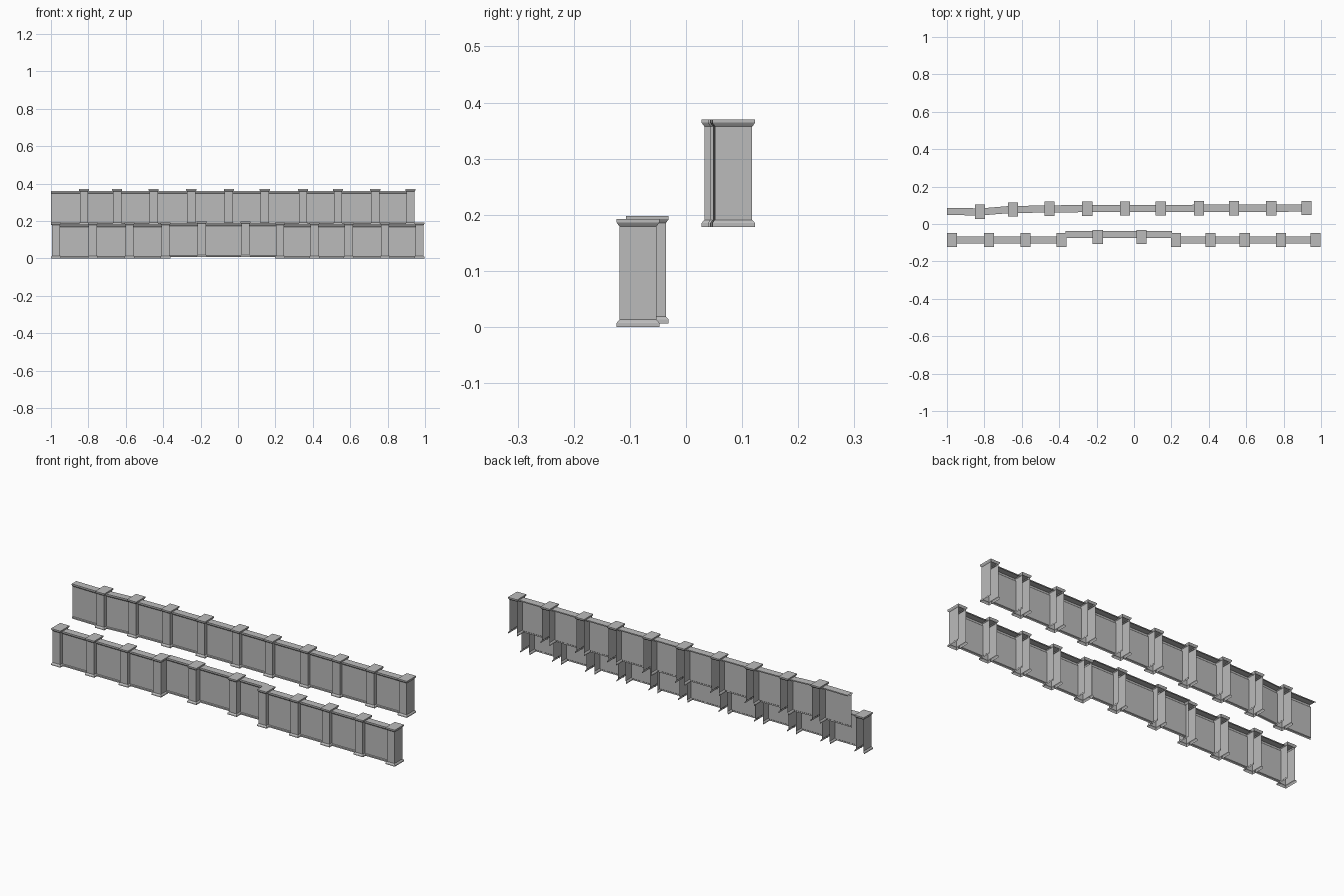
import bpy, bmesh

if "Cube" in bpy.data.objects:
    bpy.data.objects.remove(bpy.data.objects["Cube"])

stone = bpy.data.materials.new("grey_stone")
stone.diffuse_color = (0.5, 0.5, 0.5, 1)
stone.use_nodes = True
stone.node_tree.nodes["Principled BSDF"].inputs["Base Color"].default_value = stone.diffuse_color


def finish(name, bm):
    me = bpy.data.meshes.new(name)
    bm.to_mesh(me)
    bm.free()
    me.materials.append(stone)
    ob = bpy.data.objects.new(name, me)
    bpy.context.collection.objects.link(ob)


# post profile: (half width, half depth, height); the back is open below the cap
POST = [(0.027, 0.038, 0.0), (0.027, 0.038, 0.007), (0.025, 0.036, 0.010),
        (0.022, 0.033, 0.013), (0.022, 0.033, 0.179), (0.025, 0.036, 0.183),
        (0.027, 0.038, 0.186), (0.027, 0.038, 0.192)]
CAP_START = 4


def post(name, x, y, z):
    bm = bmesh.new()
    rings = []
    for w, d, h in POST:
        rings.append([bm.verts.new((x + a * w, y + b * d, z + h))
                      for a, b in ((-1, 1), (-1, -1), (1, -1), (1, 1))])
    for i in range(len(rings) - 1):
        lo, hi = rings[i], rings[i + 1]
        for k in range(4 if i >= CAP_START else 3):
            j = (k + 1) % 4
            bm.faces.new((lo[k], lo[j], hi[j], hi[k]))
    bm.faces.new(rings[-1])
    finish(name, bm)


# panel profile (y, z): coping back lip, coping top, front moulding, sheet, plinth
PANEL = [(0.019, 0.177), (0.019, 0.183), (-0.019, 0.183), (-0.019, 0.177),
         (-0.016, 0.172), (-0.013, 0.168), (-0.013, 0.010), (-0.017, 0.007),
         (-0.017, 0.0)]


def panel(name, a, b):
    bm = bmesh.new()
    ends = [[bm.verts.new((x, y + dy, z + dz)) for dy, dz in PANEL]
            for x, y, z in (a, b)]
    for i in range(len(PANEL) - 1):
        bm.faces.new((ends[0][i], ends[0][i + 1], ends[1][i + 1], ends[1][i]))
    finish(name, bm)


def wall(label, posts, lead=None):
    for i, p in enumerate(posts):
        post(f"{label}_post_{i + 1}", *p)
    pts = list(posts)
    if lead:
        x, y, z = lead
        panel(f"{label}_end_panel", lead, (pts[0][0] - 0.022, pts[0][1] - 0.001, z))
    for i in range(len(pts) - 1):
        (x0, y0, z0), (x1, y1, z1) = pts[i], pts[i + 1]
        # a panel beside a set-back post sits in the set-back line
        y, z = max(y0, y1), max(z0, z1)
        if label == "front_wall" and y > -0.08:
            ya = yb = -0.056
        else:
            ya, yb = y0, y1
        panel(f"{label}_panel_{i + 1}", (x0 + 0.022, ya, z), (x1 - 0.022, yb, z))


# front wall, two posts in the middle are set back and slightly raised
front_x = [-0.973, -0.776, -0.580, -0.388, -0.194, 0.040,
           0.225, 0.409, 0.592, 0.786, 0.971]
front = [(x, -0.069, 0.006) if i in (4, 5) else (x, -0.0855, 0.0)
         for i, x in enumerate(front_x)]
wall("front_wall", front)

# rear wall, higher up, starts with a bare panel at the left
back_x = [-0.824, -0.646, -0.451, -0.250, -0.049, 0.143, 0.348, 0.534, 0.734, 0.922]
back_y = [0.066, 0.077, 0.081, 0.082, 0.083, 0.083, 0.084, 0.084, 0.084, 0.085]
wall("rear_wall", [(x, y, 0.178) for x, y in zip(back_x, back_y)],
     lead=(-1.0, 0.067, 0.178))
